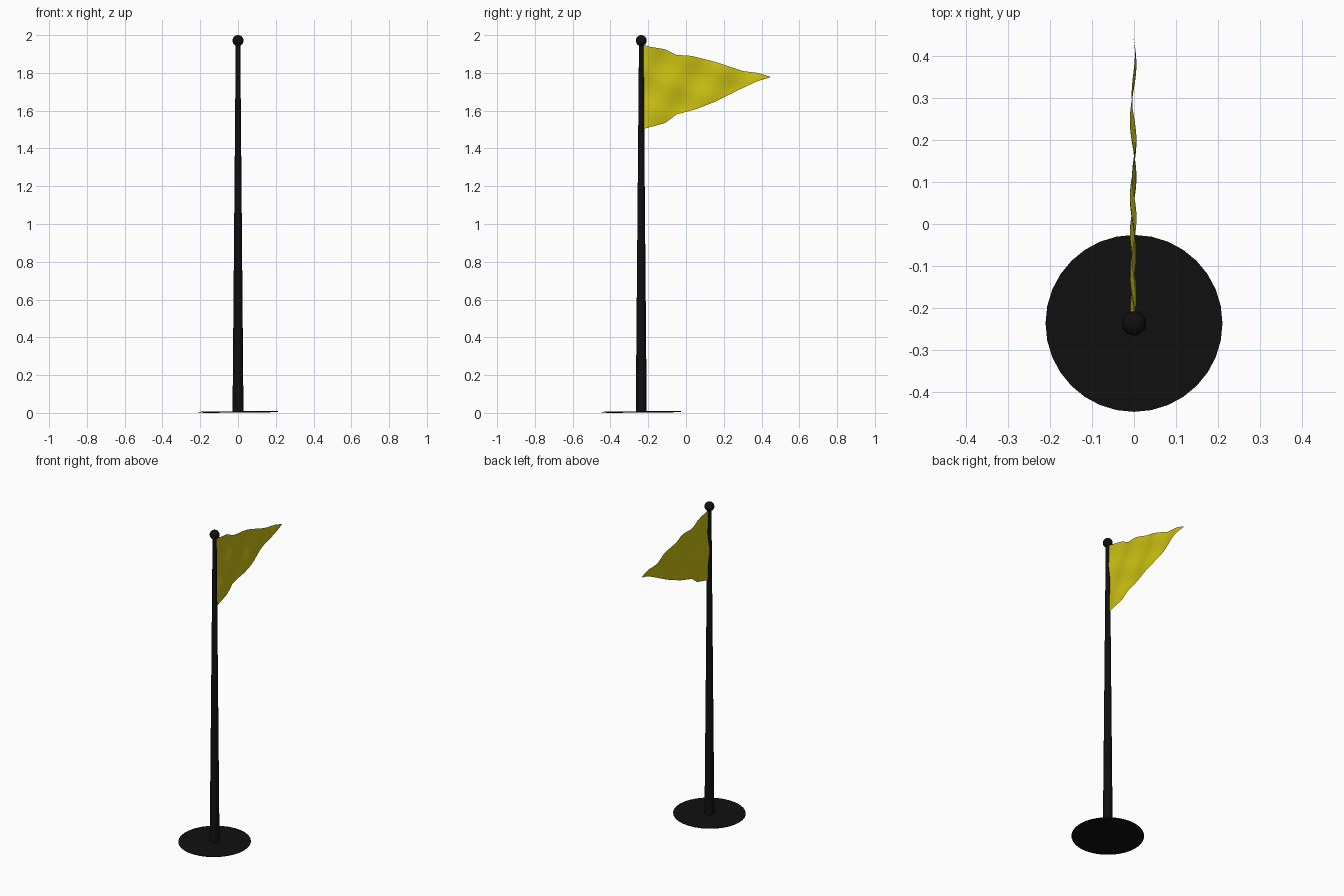
import bpy, bmesh, math
from mathutils import Matrix

if "Cube" in bpy.data.objects:
    bpy.data.objects.remove(bpy.data.objects["Cube"], do_unlink=True)

POLE_Y = -0.237


def make_material(name, rgb):
    mat = bpy.data.materials.new(name)
    mat.use_nodes = True
    mat.diffuse_color = (*rgb, 1)
    bsdf = mat.node_tree.nodes["Principled BSDF"]
    bsdf.inputs["Base Color"].default_value = (*rgb, 1)
    bsdf.inputs["Roughness"].default_value = 0.8
    return mat


def add_object(name, bm, mat):
    mesh = bpy.data.meshes.new(name)
    bm.to_mesh(mesh)
    bm.free()
    mesh.materials.append(mat)
    obj = bpy.data.objects.new(name, mesh)
    bpy.context.collection.objects.link(obj)
    bpy.ops.object.select_all(action="DESELECT")
    obj.select_set(True)
    bpy.context.view_layer.objects.active = obj
    bpy.ops.object.shade_smooth_by_angle(angle=math.radians(40))
    return obj


def cone(name, bottom, top, z0, z1, sides, mat):
    bm = bmesh.new()
    bmesh.ops.create_cone(bm, cap_ends=True, segments=sides, radius1=bottom,
                          radius2=top, depth=z1 - z0)
    obj = add_object(name, bm, mat)
    obj.location = (0, POLE_Y, (z0 + z1) / 2)
    return obj


def interpolate(points, y):
    for (y0, z0), (y1, z1) in zip(points, points[1:]):
        if y <= y1:
            return z0 + (z1 - z0) * (y - y0) / (y1 - y0)
    return points[-1][1]


black = make_material("black metal", (0.005, 0.005, 0.005))
yellow = make_material("yellow cloth", (0.6, 0.53, 0.006))

# Thin round base, leaning very slightly
base = cone("base_disc", 0.211, 0.211, 0.003, 0.007, 32, black)
base.rotation_euler = (0.008, -0.008, 0)

# Tapered pole with a ball on top
cone("pole", 0.029, 0.012, 0.005, 1.96, 16, black)
bm = bmesh.new()
bmesh.ops.create_uvsphere(bm, u_segments=24, v_segments=12, radius=0.029,
                          matrix=Matrix.Translation((0, POLE_Y, 1.971)))
add_object("ball_finial", bm, black)

# Pennant: columns between a ragged upper and lower edge, rippled sideways
upper = [(-0.235, 1.955), (-0.2, 1.94), (-0.11, 1.925), (-0.05, 1.895), (0.03, 1.89),
         (0.15, 1.86), (0.3, 1.81), (0.38, 1.8), (0.445, 1.78)]
lower = [(-0.235, 1.5), (-0.2, 1.51), (-0.11, 1.535), (-0.05, 1.58), (0.06, 1.61),
         (0.16, 1.65), (0.3, 1.72), (0.38, 1.757), (0.445, 1.775)]
COLS, ROWS = 48, 16
bm = bmesh.new()
grid = []
for i in range(COLS + 1):
    y = -0.235 + 0.68 * i / COLS
    top, bottom = interpolate(upper, y), interpolate(lower, y)
    column = []
    for j in range(ROWS + 1):
        z = bottom + (top - bottom) * j / ROWS
        x = 0.005 * math.sin(28 * y - 16 * z) + 0.003 * math.sin(13 * y + 34 * z)
        column.append(bm.verts.new((x - 0.002, y, z)))
    grid.append(column)
for a, b in zip(grid, grid[1:]):
    for j in range(ROWS):
        bm.faces.new((a[j], b[j], b[j + 1], a[j + 1]))
add_object("pennant", bm, yellow)
